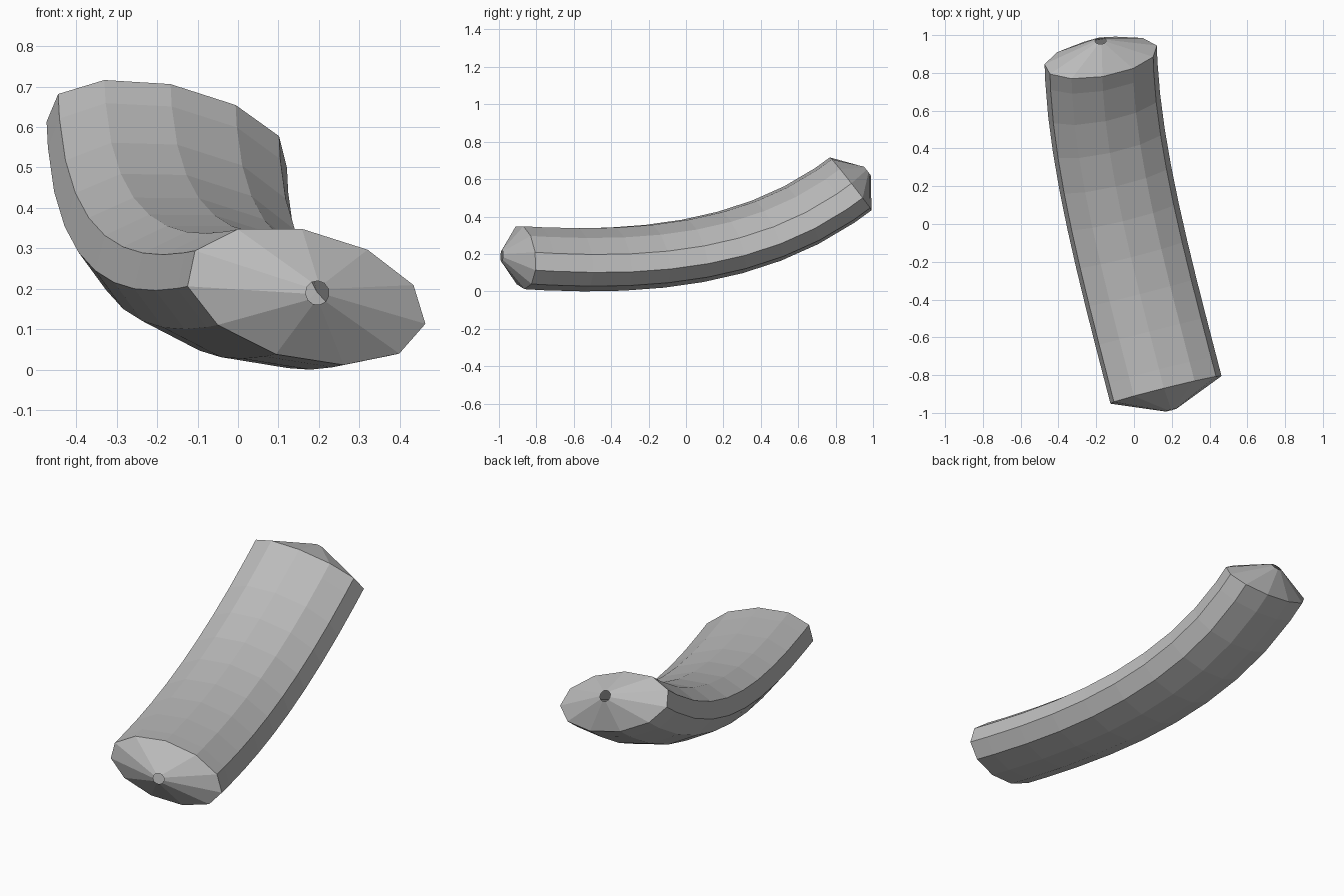
import bpy, bmesh
from math import cos, sin, tau
from mathutils import Vector

if "Cube" in bpy.data.objects:
    bpy.data.objects.remove(bpy.data.objects["Cube"])

SIDES = 11
SPANS = 9
WIDTH, HEIGHT = 0.312, 0.161
TIP_RADIUS, TIP_LENGTH = 0.03, 0.112

# Centre line: two ends, their directions and the wide axis of the section
start, end = Vector((0.168, -0.877, 0.183)), Vector((-0.175, 0.881, 0.575))
dir_start = Vector((-0.25, 0.965, -0.06)).normalized()
dir_end = Vector((-0.015, 0.79, 0.61)).normalized()
wide_start, wide_end = Vector((0.294, 0.076, -0.07)), Vector((0.297, 0.064, -0.0755))
PULL = 1.9


def centre(s):
    return ((2*s**3 - 3*s**2 + 1) * start + (3*s**2 - 2*s**3) * end
            + PULL * ((s**3 - 2*s**2 + s) * dir_start + (s**3 - s**2) * dir_end))


def direction(s):
    return ((6*s**2 - 6*s) * (start - end)
            + PULL * ((3*s**2 - 4*s + 1) * dir_start + (3*s**2 - 2*s) * dir_end)).normalized()


def ring(bm, s, width, height, shift=0.0):
    """Oval ring of vertices square to the centre line."""
    along = direction(s)
    wide = wide_start.lerp(wide_end, s)
    wide = (wide - along * wide.dot(along)).normalized()
    tall = wide.cross(along)
    middle = centre(s) + along * shift
    return [bm.verts.new(middle + wide * width * cos(tau * k / SIDES)
                         + tall * height * sin(tau * k / SIDES)) for k in range(SIDES)]


# Curved body with a tapering, open tip at both ends
bm = bmesh.new()
steps = [0] + [(i + 0.5) / SPANS for i in range(SPANS)] + [1]
rings = [ring(bm, 0, TIP_RADIUS, TIP_RADIUS, -TIP_LENGTH)]
rings += [ring(bm, s, WIDTH, HEIGHT) for s in steps]
rings.append(ring(bm, 1, TIP_RADIUS, TIP_RADIUS, TIP_LENGTH))
for lower, upper in zip(rings, rings[1:]):
    for k in range(SIDES):
        n = (k + 1) % SIDES
        bm.faces.new((lower[k], upper[k], upper[n], lower[n]))
bmesh.ops.recalc_face_normals(bm, faces=bm.faces)
mesh = bpy.data.meshes.new("curved_body")
bm.to_mesh(mesh)
bm.free()

# Plain grey
grey = bpy.data.materials.new("plain_grey")
grey.use_nodes = True
colour = (0.5, 0.5, 0.5, 1)
grey.diffuse_color = colour
grey.node_tree.nodes["Principled BSDF"].inputs["Base Color"].default_value = colour
mesh.materials.append(grey)
body = bpy.data.objects.new("curved_body", mesh)
bpy.context.collection.objects.link(body)
